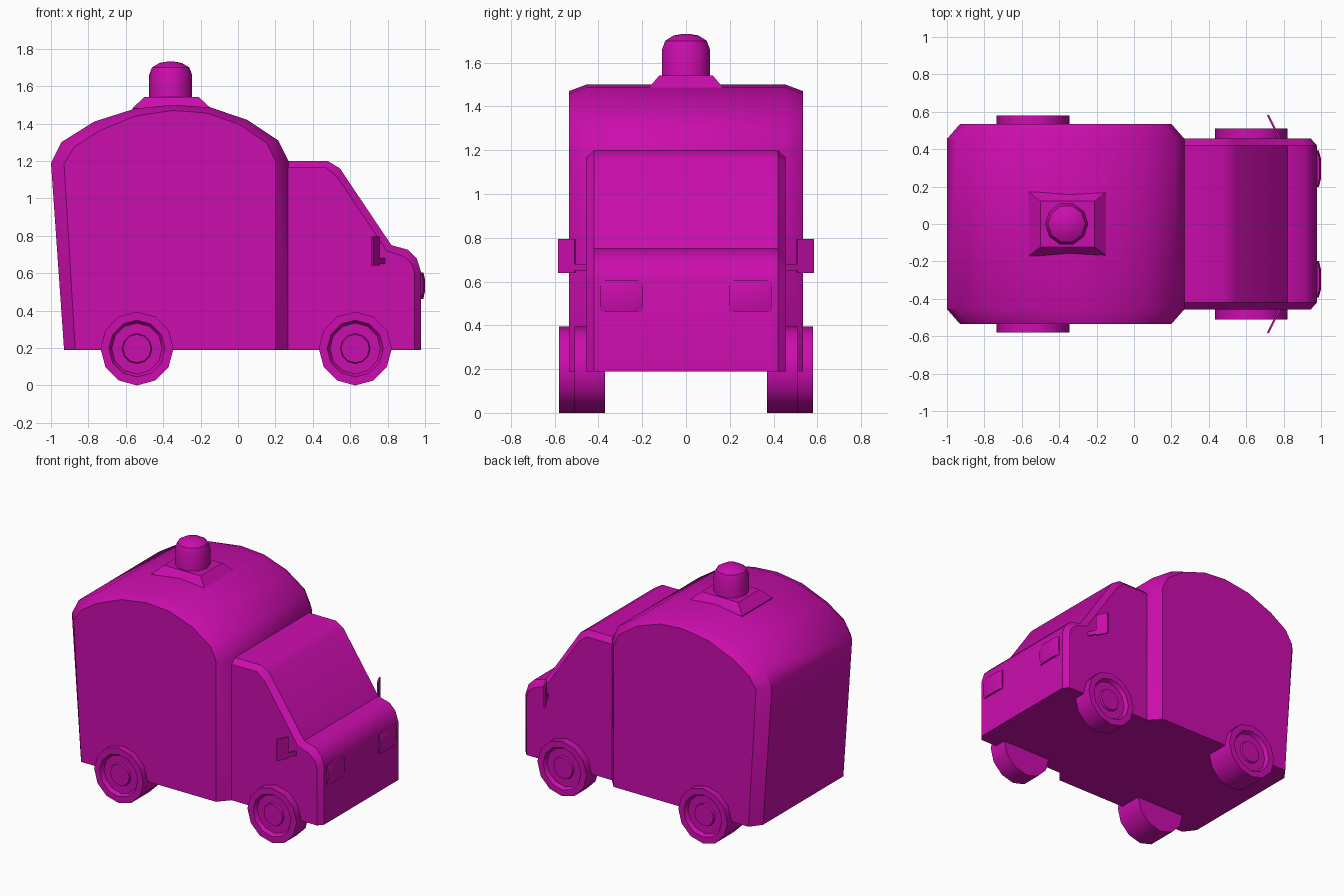
import bpy, bmesh
from math import radians, cos, sin, tau
from mathutils import Vector

if "Cube" in bpy.data.objects:
    bpy.data.objects.remove(bpy.data.objects["Cube"])

paint = bpy.data.materials.new("magenta_paint")
paint.diffuse_color = (0.6, 0.004, 0.42, 1)
paint.use_nodes = True
paint.node_tree.nodes["Principled BSDF"].inputs["Base Color"].default_value = paint.diffuse_color


def skin(name, rings, smooth=38):
    """Bridge a list of equal-length closed rings and cap both ends."""
    bm = bmesh.new()
    loops = [[bm.verts.new(p) for p in ring] for ring in rings]
    n = len(loops[0])
    for a, b in zip(loops, loops[1:]):
        for i in range(n):
            j = (i + 1) % n
            bm.faces.new((a[i], a[j], b[j], b[i]))
    bm.faces.new(loops[0])
    bm.faces.new(loops[-1][::-1])
    bmesh.ops.recalc_face_normals(bm, faces=bm.faces)
    me = bpy.data.meshes.new(name)
    bm.to_mesh(me)
    bm.free()
    ob = bpy.data.objects.new(name, me)
    bpy.context.collection.objects.link(ob)
    me.materials.append(paint)
    bpy.ops.object.select_all(action='DESELECT')
    ob.select_set(True)
    bpy.context.view_layer.objects.active = ob
    if smooth:
        bpy.ops.object.shade_smooth_by_angle(angle=radians(smooth))
    return ob


def loft(name, sections):
    """Skin side profiles (x, z), each placed at its own y."""
    return skin(name, [[(x, y, z) for x, z in prof] for y, prof in sections])


def lathe(name, profile, sides, place):
    """Turn (radius, height) points; place maps (u, v, h) to the model."""
    return skin(name, [[place(r * cos(tau * i / sides), r * sin(tau * i / sides), h)
                        for i in range(sides)] for r, h in profile])


# Rear box with domed roof and chamfered sides
box_out = [(-0.93, .19), (-1.0, 1.19), (-.945, 1.30), (-.77, 1.41), (-.55, 1.48), (-.35, 1.50),
           (-.15, 1.487), (.05, 1.42), (.215, 1.31), (.27, 1.20), (.27, .19)]
box_in = [(-.87, .19), (-.93, 1.185), (-.875, 1.275), (-.745, 1.36), (-.55, 1.44), (-.35, 1.47),
          (-.17, 1.457), (.01, 1.395), (.155, 1.295), (.20, 1.20), (.20, .19)]
loft("rear_box", [(-.535, box_in), (-.455, box_out), (.455, box_out), (.535, box_in)])

# Cab with sloping windscreen and short bonnet
cab_out = [(.2, .19), (.2, 1.20), (.48, 1.20), (.545, 1.16), (.82, .75),
           (.91, .725), (.955, .68), (.978, .61), (.978, .19)]
cab_in = [(.2, .19), (.2, 1.165), (.47, 1.165), (.53, 1.115), (.795, .72),
          (.885, .69), (.93, .65), (.945, .60), (.945, .19)]
loft("cab", [(-.457, cab_in), (-.42, cab_out), (.42, cab_out), (.457, cab_in)])


# Bulged headlight cross-section
def lamp(x):
    return [(.96, .463), (x - .008, .463), (x, .50), (x, .57), (x - .008, .605), (.96, .605)]


for s, side in ((-1, "right"), (1, "left")):
    # Wheels with recessed rims and hub caps
    for x, outer, end in ((-.54, .58, "rear"), (.627, .51, "front")):
        tyre = [(.195, .37), (.195, outer), (.15, outer), (.135, outer - .025),
                (.08, outer - .025), (.075, outer - .012)]
        lathe(f"{end}_{side}_wheel", tyre, 12,
              lambda u, v, h: (x + u, s * h, .197 + v * 1.01))
    # Headlights
    loft(f"{side}_headlight", [(s * y, lamp(f)) for y, f in
                               ((.197, .988), (.24, .999), (.35, .999), (.393, .988))])
    # Angled wing mirror: thin L-shaped plate with its arm
    n = Vector((.005, s * .0025, 0))
    outline = [(.45, .65), (.507, .65), (.507, .64), (.583, .64), (.583, .795), (.507, .795),
               (.507, .68), (.45, .68)]
    pts = [Vector((.78 - (y - .455) * .5, s * y, z)) for y, z in outline]
    skin(f"{side}_mirror", [[p - n for p in pts], [p + n for p in pts]], 0)

# Beacon plinth on the roof: tapered block
corners = ((-1, -1), (1, -1), (1, 1), (-1, 1))
skin("beacon_plinth", [[(-.355 + i * hx, j * hy, z) for i, j in corners] for hx, hy, z in
                       ((.21, .172, 1.45), (.21, .172, 1.482), (.145, .122, 1.542))], 0)

# Beacon with rounded cap
lathe("beacon", [(.115, 1.50), (.115, 1.66), (.10, 1.70), (.06, 1.724), (.02, 1.731)], 10,
      lambda u, v, h: (-.36 + u, v, h))
